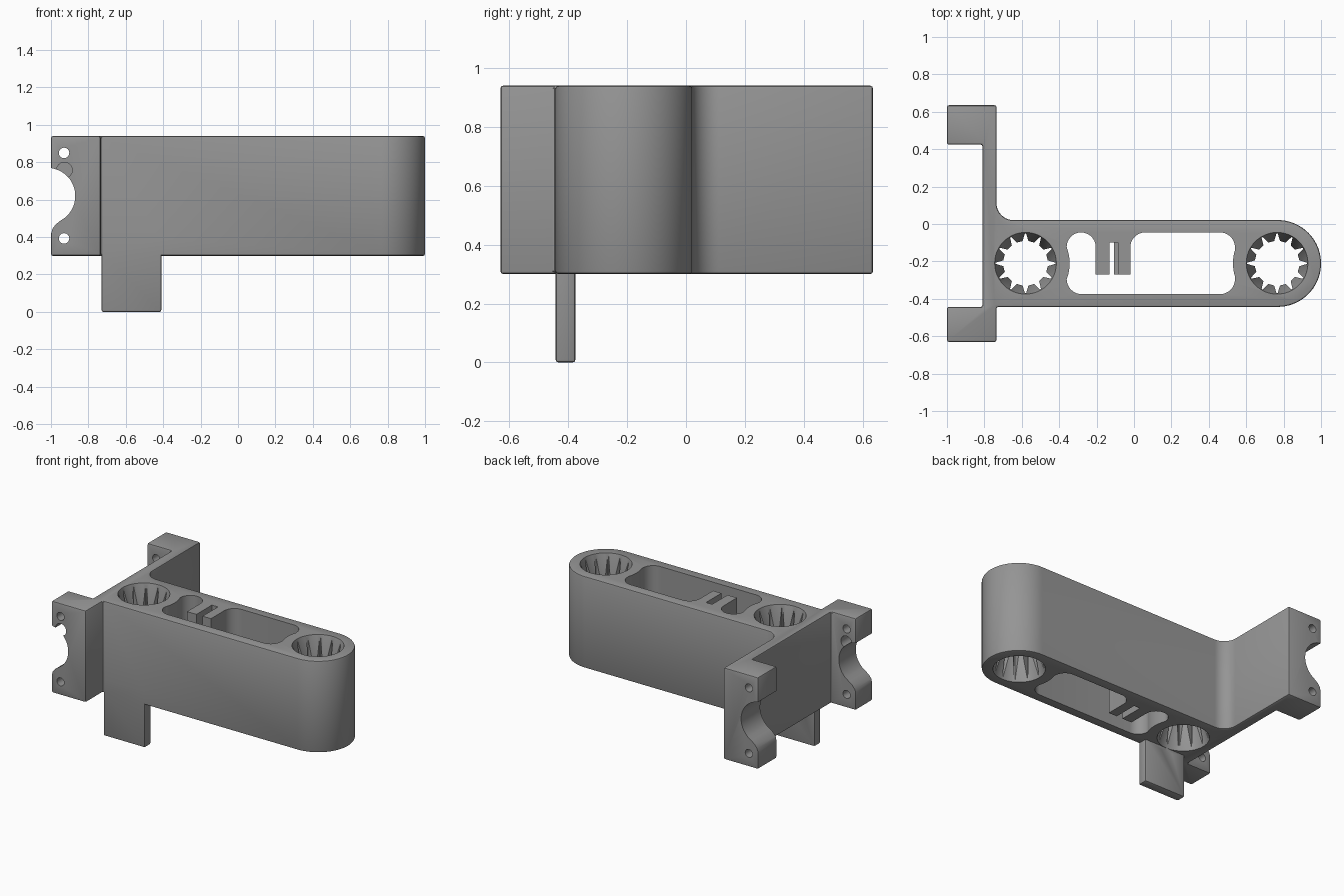
import bpy, bmesh, math
from mathutils import Matrix

if "Cube" in bpy.data.objects:
    bpy.data.objects.remove(bpy.data.objects["Cube"])

Z0, Z1 = 0.30, 0.94
GEARS = [(-0.58, -0.21), (0.765, -0.21)]

grey = bpy.data.materials.new("plain grey")
grey.diffuse_color = (0.30, 0.30, 0.30, 1)
grey.use_nodes = True
grey.node_tree.nodes["Principled BSDF"].inputs["Base Color"].default_value = grey.diffuse_color


def arc(cx, cy, r, a0, a1, n=10):
    """Points on an arc, angles in degrees."""
    return [(cx + r * math.cos(math.radians(a0 + (a1 - a0) * i / n)),
             cy + r * math.sin(math.radians(a0 + (a1 - a0) * i / n))) for i in range(n + 1)]


def finish(bm, name):
    bmesh.ops.recalc_face_normals(bm, faces=bm.faces)
    me = bpy.data.meshes.new(name)
    bm.to_mesh(me)
    bm.free()
    me.materials.append(grey)
    ob = bpy.data.objects.new(name, me)
    bpy.context.collection.objects.link(ob)
    return ob


def prism(name, pts, lo, hi, axis="z"):
    """Extrude a closed profile: xy along z, or xz along y."""
    bm = bmesh.new()
    place = (lambda a, b: (a, b, lo)) if axis == "z" else (lambda a, b: (a, lo, b))
    face = bm.faces.new([bm.verts.new(place(*p)) for p in pts])
    up = bmesh.ops.extrude_face_region(bm, geom=[face])
    move = (0, 0, hi - lo) if axis == "z" else (0, hi - lo, 0)
    bmesh.ops.translate(bm, vec=move, verts=[v for v in up["geom"] if isinstance(v, bmesh.types.BMVert)])
    return finish(bm, name)


def box_pts(x0, x1, y0, y1):
    return [(x0, y0), (x1, y0), (x1, y1), (x0, y1)]


def apply_mods(ob):
    dg = bpy.context.evaluated_depsgraph_get()
    me = bpy.data.meshes.new_from_object(ob.evaluated_get(dg))
    ob.modifiers.clear()
    ob.data = me


def bevel(ob, width=0.01, segments=2):
    m = ob.modifiers.new("edge", "BEVEL")
    m.width, m.segments = width, segments
    m.limit_method, m.angle_limit = "ANGLE", math.radians(40)
    apply_mods(ob)


def combine(ob, other, op="DIFFERENCE"):
    m = ob.modifiers.new("combine", "BOOLEAN")
    m.object, m.operation, m.solver = other, op, "EXACT"
    apply_mods(ob)
    bpy.data.objects.remove(other)


# Long arm with round end, cross plate and two clamp blocks
outline = ([(-1, -0.63), (-0.735, -0.63), (-0.735, -0.443)]
           + arc(0.768, -0.211, 0.232, -90, 90, 36)
           + arc(-0.645, 0.111, 0.09, 270, 180, 10)
           + [(-0.735, 0.635), (-1, 0.635), (-1, 0.425), (-0.81, 0.425), (-0.81, -0.443), (-1, -0.443)])
body = prism("bracket_body", outline, Z0, Z1)
bevel(body)

# Tab hanging under the arm
leg = prism("hanging_tab", box_pts(-0.73, -0.41, -0.443, -0.375), 0, 0.4)
bevel(leg)
combine(body, leg, "UNION")

# Long pocket with a tongue hanging into it
pocket = (arc(-0.28, -0.295, 0.08, 180, 270, 8) + arc(0.46, -0.295, 0.08, 270, 360, 8)
          + arc(0.765, -0.21, 0.236, 198, 162, 8)
          + arc(0.46, -0.125, 0.08, 0, 90, 8) + arc(0.06, -0.125, 0.08, 90, 180, 8)
          + [(-0.02, -0.27), (-0.205, -0.27)]
          + arc(-0.2825, -0.1225, 0.0775, 0, 180, 14)
          + arc(-0.58, -0.21, 0.236, 18, -18, 8))
combine(body, prism("pocket_cut", pocket, 0.2, 1.1))

# Slit in the tongue, with a stepped recess beside it
combine(body, prism("slit_cut", box_pts(-0.132, -0.108, -0.3, -0.10), 0.2, 1.1))
for lo, hi in ((0.74, 1.1), (0.2, 0.5)):
    combine(body, prism("recess_cut", box_pts(-0.112, -0.085, -0.3, -0.10), lo, hi))

# Splined sockets: twelve narrow grooves and a cone mouth at each end
for gx, gy in GEARS:
    star = []
    for i in range(12):
        c = math.tau * i / 12
        for da, r in ((-0.13, 0.12), (-0.02, 0.16), (0.02, 0.16), (0.13, 0.12)):
            star.append((gx + r * math.cos(c + da), gy + r * math.sin(c + da)))
    combine(body, prism("spline_cut", star, 0.2, 1.1))
    for z, s in ((Z1, 1), (Z0, -1)):
        bm = bmesh.new()
        r_in, r_out, depth, over = 0.115, 0.165, 0.17, 0.02
        slope = (r_out - r_in) / depth
        bmesh.ops.create_cone(bm, cap_ends=True, segments=48, radius1=r_in,
                              radius2=r_out + slope * over, depth=depth + over)
        flip = Matrix.Rotation(0 if s > 0 else math.pi, 4, "X")
        bmesh.ops.transform(bm, verts=bm.verts,
                            matrix=Matrix.Translation((gx, gy, z + s * (over - depth) / 2)) @ flip)
        combine(body, finish(bm, "mouth_cut"))

# Rod seat through both clamp blocks, lower lip rounded
seat = ([(-1.1, 0.77), (-1.0, 0.77)] + arc(-1.02, 0.62, 0.15, 70, -50, 18)
        + [(-0.95, 0.487), (-0.975, 0.468), (-0.992, 0.445), (-1.0, 0.415), (-1.1, 0.415)])
combine(body, prism("rod_cut", seat, -0.8, 0.8, "y"))

# Bolt holes in both blocks, small notch in the front block only
for z in (0.85, 0.393):
    combine(body, prism("bolt_cut", arc(-0.93, z, 0.028, 0, 345, 23), -0.8, 0.8, "y"))
combine(body, prism("notch_cut", arc(-0.928, 0.758, 0.042, 0, 345, 23), -0.8, -0.3, "y"))

# Smooth curved walls, keep edges crisp
bpy.context.view_layer.objects.active = body
body.select_set(True)
bpy.ops.object.shade_smooth_by_angle(angle=math.radians(30))
